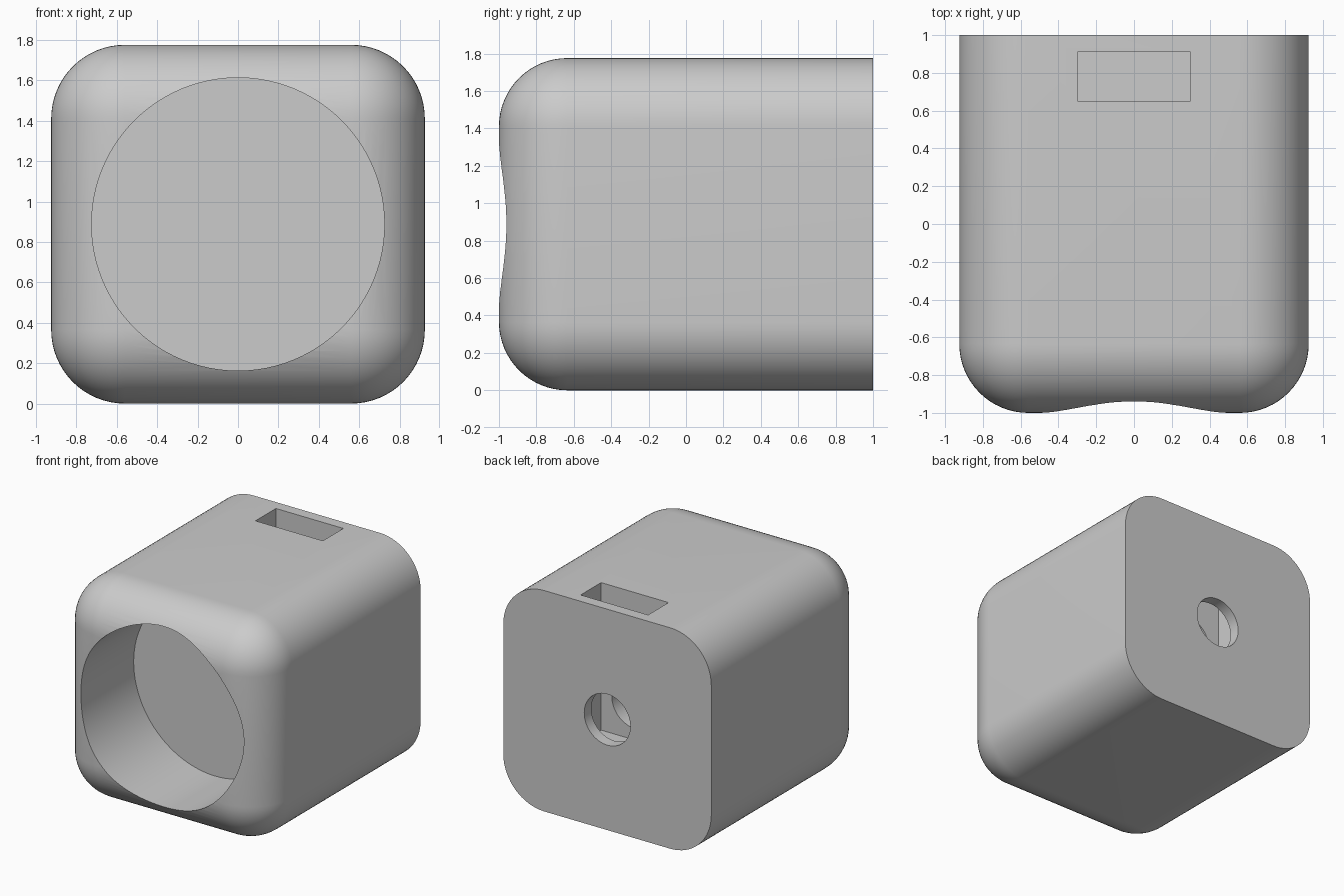
import bpy
import bmesh
from math import radians
from mathutils import Matrix, Vector

cube = bpy.data.objects.get("Cube")
if cube:
    bpy.data.objects.remove(cube, do_unlink=True)

WIDTH, LENGTH, HEIGHT = 1.85, 2.0, 1.776
ROUND = 0.365
MID = HEIGHT / 2

grey = bpy.data.materials.new("light_grey")
grey.use_nodes = True
grey.diffuse_color = (0.6, 0.6, 0.6, 1)
grey.node_tree.nodes["Principled BSDF"].inputs["Base Color"].default_value = (0.6, 0.6, 0.6, 1)


def make_object(name, bm):
    mesh = bpy.data.meshes.new(name)
    bmesh.ops.recalc_face_normals(bm, faces=bm.faces)
    bm.to_mesh(mesh)
    bm.free()
    obj = bpy.data.objects.new(name, mesh)
    mesh.materials.append(grey)
    bpy.context.collection.objects.link(obj)
    return obj


def box(low, high):
    low, high = Vector(low), Vector(high)
    bm = bmesh.new()
    bmesh.ops.create_cube(bm, size=1, matrix=Matrix.Translation((low + high) / 2)
                          @ Matrix.Diagonal((*(high - low), 1)))
    return bm


def bore(radius, y0, y1):
    bm = bmesh.new()
    place = Matrix.Translation((0, (y0 + y1) / 2, MID)) @ Matrix.Rotation(radians(90), 4, "X")
    bmesh.ops.create_cone(bm, cap_ends=True, segments=96, radius1=radius, radius2=radius,
                          depth=y1 - y0, matrix=place)
    return bm


# Housing: every edge rounded except those around the flat back
bm = box((-WIDTH / 2, -LENGTH / 2, 0), (WIDTH / 2, LENGTH / 2, HEIGHT))
rounded = [e for e in bm.edges if any(v.co.y < 0 for v in e.verts)]
bmesh.ops.bevel(bm, geom=rounded, offset=ROUND, offset_type="OFFSET", segments=16,
                profile=0.5, affect="EDGES", clamp_overlap=True)
housing = make_object("housing", bm)

# Front socket, slot in the top, and blind hole in the back crossing the slot
cutters = [
    make_object("front_socket_cutter", bore(0.725, -1.2, -0.29)),
    make_object("top_slot_cutter", box((-0.3, 0.65, 0.59), (0.3, 0.91, 2))),
    make_object("back_hole_cutter", bore(0.205, 0.2, 1.2)),
]

bpy.ops.object.select_all(action="DESELECT")
bpy.context.view_layer.objects.active = housing
housing.select_set(True)
for cutter in cutters:
    cutter.hide_render = True
    mod = housing.modifiers.new(cutter.name, "BOOLEAN")
    mod.operation = "DIFFERENCE"
    mod.solver = "EXACT"
    mod.object = cutter
    bpy.ops.object.modifier_apply(modifier=mod.name)
    bpy.data.objects.remove(cutter, do_unlink=True)

bpy.ops.object.shade_smooth_by_angle(angle=radians(25))
